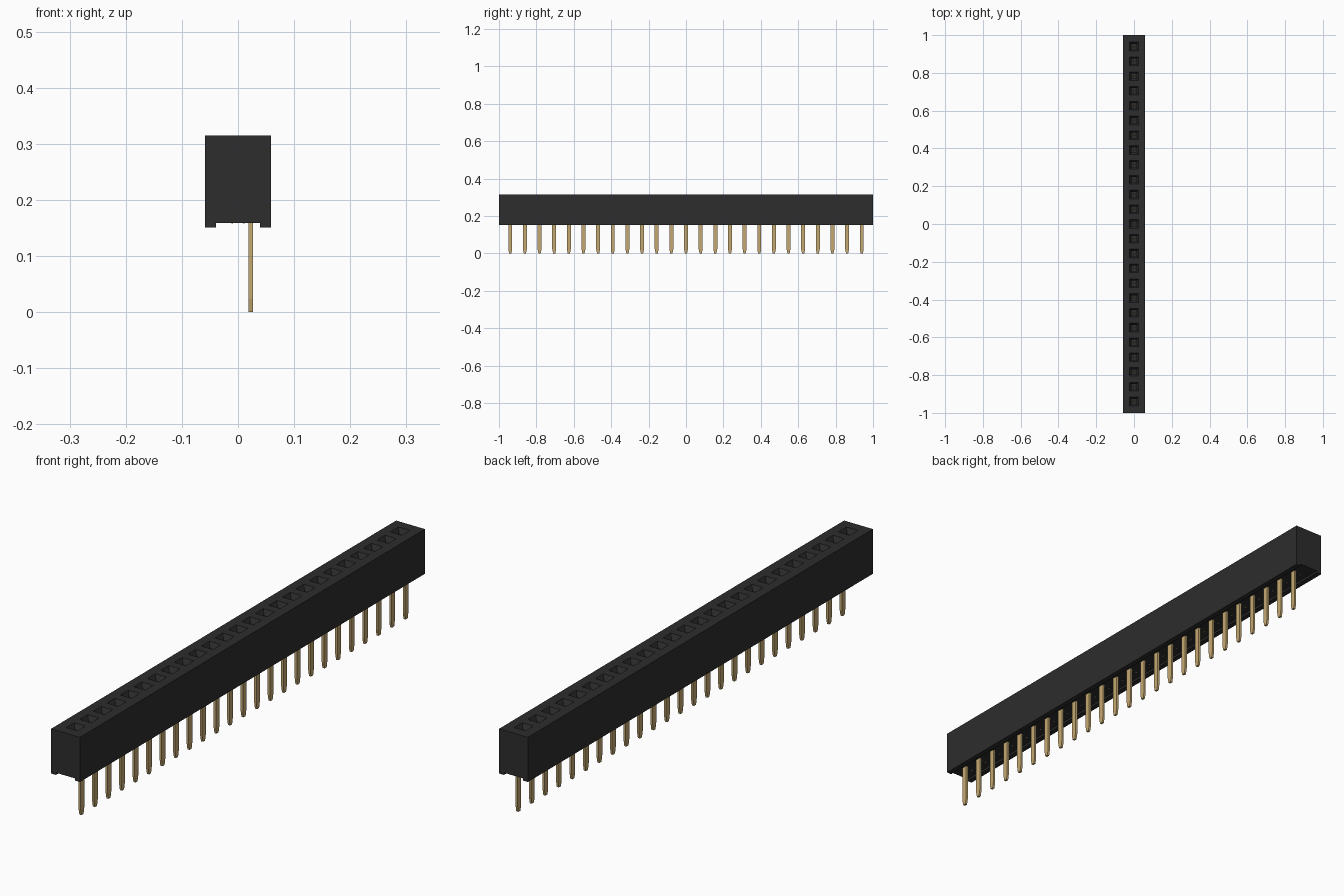
import bpy
import bmesh
from mathutils import Matrix

old = bpy.data.objects.get("Cube")
if old:
    bpy.data.objects.remove(old, do_unlink=True)

COUNT, PITCH = 25, 0.0783
ROWS = [(i - (COUNT - 1) / 2) * PITCH for i in range(COUNT)]
TOP, FLOOR, RIM = 0.315, 0.159, 0.151


def material(name, rgb):
    m = bpy.data.materials.new(name)
    m.use_nodes = True
    m.diffuse_color = (*rgb, 1)
    m.node_tree.nodes["Principled BSDF"].inputs["Base Color"].default_value = (*rgb, 1)
    return m


black = material("black plastic", (0.026, 0.026, 0.026))
gold = material("gold metal", (0.56, 0.4, 0.17))


def finish(name, bm, mat):
    bmesh.ops.recalc_face_normals(bm, faces=bm.faces)
    mesh = bpy.data.meshes.new(name)
    bm.to_mesh(mesh)
    bm.free()
    mesh.materials.append(mat)
    ob = bpy.data.objects.new(name, mesh)
    bpy.context.collection.objects.link(ob)
    return ob


def loft(bm, sections):
    """Closed solid through rectangles given as (x, y, z, half width, half depth)."""
    rings = [[bm.verts.new((x + sx * w, y + sy * d, z))
              for sx, sy in ((-1, -1), (1, -1), (1, 1), (-1, 1))]
             for x, y, z, w, d in sections]
    for a, b in zip(rings, rings[1:]):
        for i in range(4):
            j = (i + 1) % 4
            bm.faces.new((a[i], a[j], b[j], b[i]))
    bm.faces.new(rings[0])
    bm.faces.new(rings[-1])


# Housing: profile with a shallow channel underneath, swept along its length
bm = bmesh.new()
half = [(0.039, FLOOR), (0.039, RIM), (0.0585, RIM), (0.0585, TOP)]
profile = half + [(-x, z) for x, z in reversed(half)]
end = bm.faces.new([bm.verts.new((x, -1, z)) for x, z in profile])
swept = bmesh.ops.extrude_face_region(bm, geom=[end])["geom"]
bmesh.ops.translate(bm, vec=(0, 2, 0), verts=[v for v in swept if isinstance(v, bmesh.types.BMVert)])
housing = finish("housing", bm, black)

# Sockets: flared square openings with a straight shaft
bm = bmesh.new()
for y in ROWS:
    loft(bm, [(0, y, z, h, h) for z, h in
              ((0.168, 0.014), (0.297, 0.014), (TOP, 0.023), (TOP + 0.01, 0.023))])
cutter = finish("socket_cutter", bm, black)
cutter.hide_render = True
cut = housing.modifiers.new("sockets", "BOOLEAN")
cut.operation, cut.solver, cut.object = "DIFFERENCE", "EXACT", cutter
bpy.context.view_layer.objects.active = housing
bpy.ops.object.modifier_apply(modifier=cut.name)
bpy.data.objects.remove(cutter, do_unlink=True)

# Solder pins: flat strips with tapered tips
bm = bmesh.new()
for y in ROWS:
    loft(bm, [(0.0225, y, z, 0.0042, d) for z, d in
              ((0, 0.006), (0.023, 0.0105), (FLOOR + 0.01, 0.0105))])
finish("solder_pins", bm, gold)

# Spring contacts: a pair of narrow leaves closing towards the top
bm = bmesh.new()
for y in ROWS:
    for side in (-1, 1):
        loft(bm, [(side * x, y, z, 0.0015, 0.004) for x, z in
                  ((0.010, FLOOR - 0.001), (0.010, 0.2), (0.004, 0.27), (0.007, 0.288))])
finish("spring_contacts", bm, gold)
